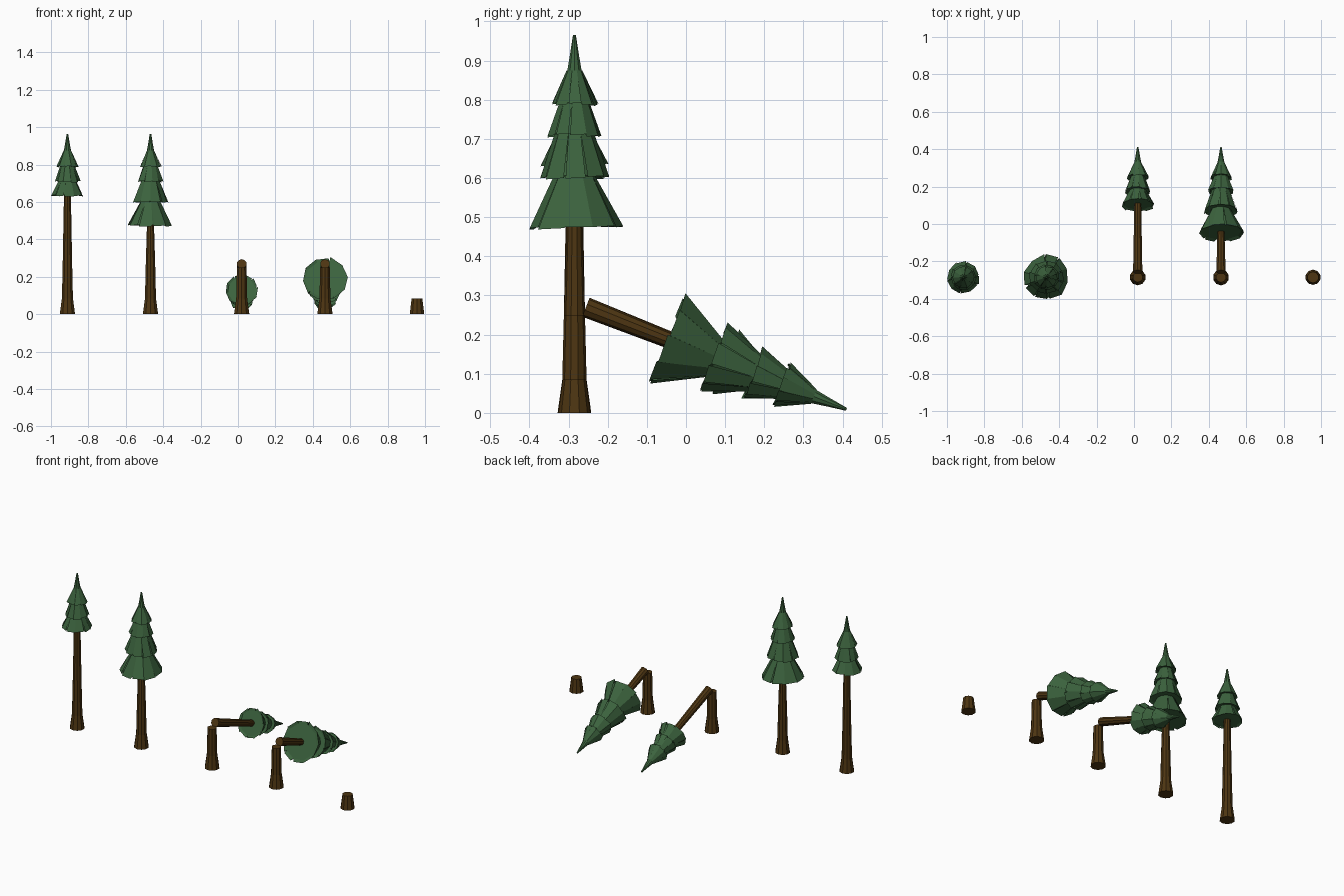
import bpy, bmesh, math, random
from mathutils import Matrix, Vector

if "Cube" in bpy.data.objects:
    bpy.data.objects.remove(bpy.data.objects["Cube"])

random.seed(4)
Y0 = -0.285          # row on which every trunk stands
TIP = 0.965          # height of a full tree
BREAK = 0.25         # height where broken trees snap


def material(name, rgb):
    m = bpy.data.materials.new(name)
    m.diffuse_color = (*rgb, 1)
    m.use_nodes = True
    m.node_tree.nodes["Principled BSDF"].inputs["Base Color"].default_value = m.diffuse_color
    return m


BARK = material("bark brown", (0.075, 0.036, 0.006))
NEEDLES = material("needle green", (0.045, 0.125, 0.048))


def ring(bm, r, z, n, turn=0.0):
    return [bm.verts.new((r * math.cos(2 * math.pi * i / n + turn),
                          r * math.sin(2 * math.pi * i / n + turn), z)) for i in range(n)]


def lathe(bm, profile, n, turn=0.0):
    """Closed faceted solid from (radius, height) pairs, bottom to top."""
    rings = [ring(bm, r, z, n, turn) for r, z in profile]
    bm.faces.new(rings[0][::-1])
    bm.faces.new(rings[-1])
    for a, b in zip(rings, rings[1:]):
        for i in range(n):
            j = (i + 1) % n
            bm.faces.new((a[i], a[j], b[j], b[i]))


def finish(bm, name, mat, matrix):
    me = bpy.data.meshes.new(name)
    bm.transform(matrix)
    bm.to_mesh(me)
    bm.free()
    me.materials.append(mat)
    ob = bpy.data.objects.new(name, me)
    bpy.context.collection.objects.link(ob)


def trunk(name, profile, matrix):
    bm = bmesh.new()
    lathe(bm, profile, 10, math.pi / 10)
    finish(bm, name, BARK, matrix)


def skirt(bm, z0, r0, z1, r1, n=10):
    """One tier of needles: closed core plus ragged overlapping panels."""
    turn = random.uniform(0, 0.6)
    lathe(bm, [(r0 * 0.9, z0 + 0.006), (r1 * 0.92, z1)], n, turn)
    step = 2 * math.pi / n

    def point(r, a, z):
        return bm.verts.new((r * math.cos(a), r * math.sin(a), z))

    corner = [random.uniform(0.96, 1.04) for _ in range(n)]
    for i in range(n):
        a0, a1 = turn + i * step, turn + (i + 1) * step
        g0, g1 = (random.choice((0, 0, 0.07)) for _ in range(2))
        flare = random.choice((0, 0, 0.06))
        zl = z0 + random.uniform(-0.004, 0.004)
        t0, t1 = point(r1, a0, z1), point(r1, a1, z1)
        b0 = point(r0 * (corner[i] + flare), a0 + g0, zl)
        b1 = point(r0 * corner[(i + 1) % n], a1 - g1, zl + random.uniform(0, 0.004))
        c0, c1 = point(r0 * 0.88, a0, z0 + 0.006), point(r0 * 0.88, a1, z0 + 0.006)
        bm.faces.new((b0, b1, t1, t0))
        bm.faces.new((b1, b0, c0, c1))


# tiers: bottom height, bottom radius, top height, top radius
TOP = [(0.708, 0.068, 0.795, 0.038), (0.787, 0.058, 0.875, 0.02)]
FULL = [(0.472, 0.12, 0.605, 0.053), (0.6, 0.09, 0.715, 0.05)] + TOP
SHORT = [(0.632, 0.086, 0.715, 0.046)] + TOP


def foliage(name, tiers, matrix):
    bm = bmesh.new()
    for t in tiers:
        skirt(bm, *t)
    lathe(bm, [(0.02, 0.87), (0.012, 0.915), (0.004, TIP)], 10)   # spire
    finish(bm, name, NEEDLES, matrix)


BASE = [(0.043, 0), (0.031, 0.085)]
STUB = BASE + [(0.027, BREAK)]


def upper(tiers):
    return [(0.026, BREAK), (0.019, tiers[0][0] + 0.03)]


def standing(x):
    return Matrix.Translation((x, Y0, 0))


def fallen(x):
    return (Matrix.Translation((x, 0.41, 0.009))
            @ Matrix.Rotation(math.radians(-111.4), 4, 'X')
            @ Matrix.Translation((0, 0, -TIP)))


# standing trees
for label, x, tiers in (("short", -0.912, SHORT), ("full", -0.468, FULL)):
    trunk(label + "_tree_trunk", STUB + upper(tiers)[1:], standing(x))
    foliage(label + "_tree_foliage", tiers, standing(x))

# broken trees: upright stub and the crown toppled backwards
for label, x, tiers in (("short", 0.02, SHORT), ("full", 0.465, FULL)):
    trunk("broken_" + label + "_stub", STUB, standing(x))
    trunk("fallen_" + label + "_trunk", upper(tiers), fallen(x))
    foliage("fallen_" + label + "_foliage", tiers, fallen(x))

# cut stump
trunk("stump", [(0.041, 0), (0.03, 0.085)], standing(0.957))
